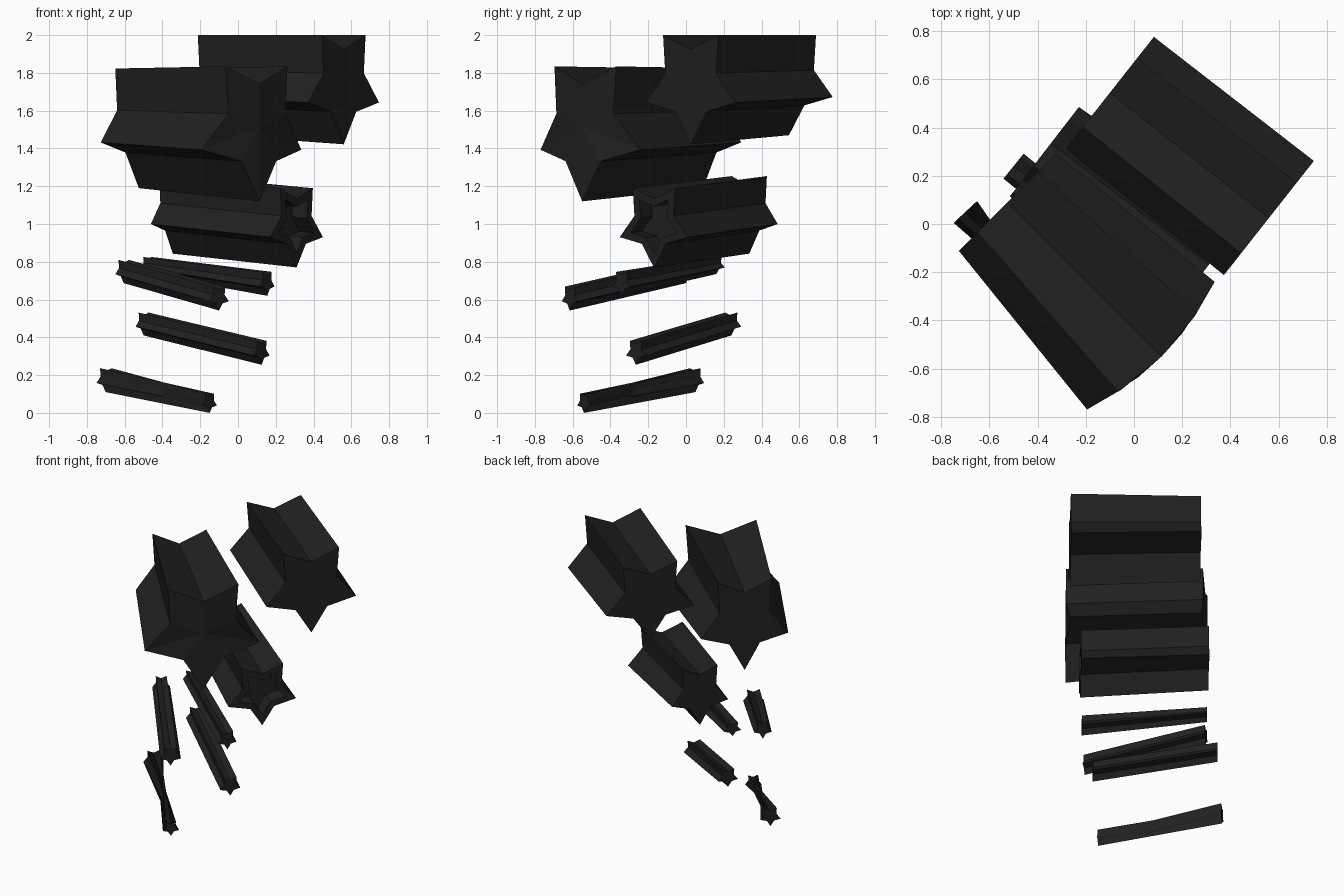
import bpy, bmesh, math
from mathutils import Vector

if "Cube" in bpy.data.objects:
    bpy.data.objects.remove(bpy.data.objects["Cube"])

black = bpy.data.materials.new("black")
black.diffuse_color = (0.015, 0.015, 0.015, 1)
black.use_nodes = True
black.node_tree.nodes["Principled BSDF"].inputs["Base Color"].default_value = black.diffuse_color
INNER = 0.57


def ring(bm, c, u, n, rx, rz, bow=0.0):
    """Five-pointed star ring, one point down; bow curves its sides back."""
    verts = []
    for i in range(10):
        a = -math.pi / 2 + i * math.pi / 5
        k = 1 if i % 2 == 0 else INNER
        s = math.cos(a) * k
        p = c + u * (s * rx) + n * (bow * (0.5 - s * s)) + Vector((0, 0, math.sin(a) * k * rz))
        verts.append(bm.verts.new(p))
    return verts


def star(name, front, back, rf, rb, bow=0.0, recess=0.0):
    """Star prism between two centres; rf and rb are (half width, half height) radii."""
    f, b = Vector(front), Vector(back)
    axis = f - b
    n = Vector((axis.x, axis.y, 0)).normalized()
    u = Vector((-n.y, n.x, 0))
    bm = bmesh.new()
    rings = [ring(bm, b, u, n, *rb), ring(bm, f, u, n, *rf, bow)]
    tips = [b, f + n * bow * 0.5]
    if recess:
        small = (rf[0] * 0.68, rf[1] * 0.68)
        deep = f - axis.normalized() * recess
        rings += [ring(bm, f, u, n, *small), ring(bm, deep, u, n, *small)]
        tips[1] = deep
    # side walls
    for r0, r1 in zip(rings, rings[1:]):
        for i in range(10):
            j = (i + 1) % 10
            bm.faces.new((r0[i], r0[j], r1[j], r1[i]))
    # end caps
    for r, c in ((rings[0], tips[0]), (rings[-1], tips[1])):
        m = bm.verts.new(c)
        for i in range(10):
            bm.faces.new((r[i], r[(i + 1) % 10], m))
    bmesh.ops.recalc_face_normals(bm, faces=bm.faces)
    me = bpy.data.meshes.new(name)
    bm.to_mesh(me)
    bm.free()
    me.materials.append(black)
    ob = bpy.data.objects.new(name, me)
    bpy.context.collection.objects.link(ob)


# large stars at the top
star("large_star_back", (0.56, 0.025, 1.742), (-0.10, 0.545, 1.763), (0.317, 0.32), (0.31, 0.293))
star("large_star_front", (0.09, -0.525, 1.515), (-0.525, 0.09, 1.54),
     (0.394, 0.395), (0.30, 0.35), bow=0.07)
# medium star with a recessed end
star("medium_star", (0.31, -0.17, 1.002), (-0.345, 0.335, 1.07),
     (0.24, 0.232), (0.20, 0.227), recess=0.1)
# small trailing stars
star("small_star_1", (0.155, -0.34, 0.69), (-0.48, 0.16, 0.785), (0.065, 0.07), (0.06, 0.05))
star("small_star_2", (-0.10, -0.615, 0.612), (-0.605, 0.0, 0.755), (0.07, 0.07), (0.06, 0.068))
star("small_star_3", (0.125, -0.265, 0.325), (-0.50, 0.24, 0.477), (0.07, 0.07), (0.07, 0.067))
# lowest star crosses over itself from end to end
star("small_star_4", (-0.15, -0.54, 0.056), (-0.70, 0.05, 0.18), (0.055, 0.056), (-0.07, 0.07))
